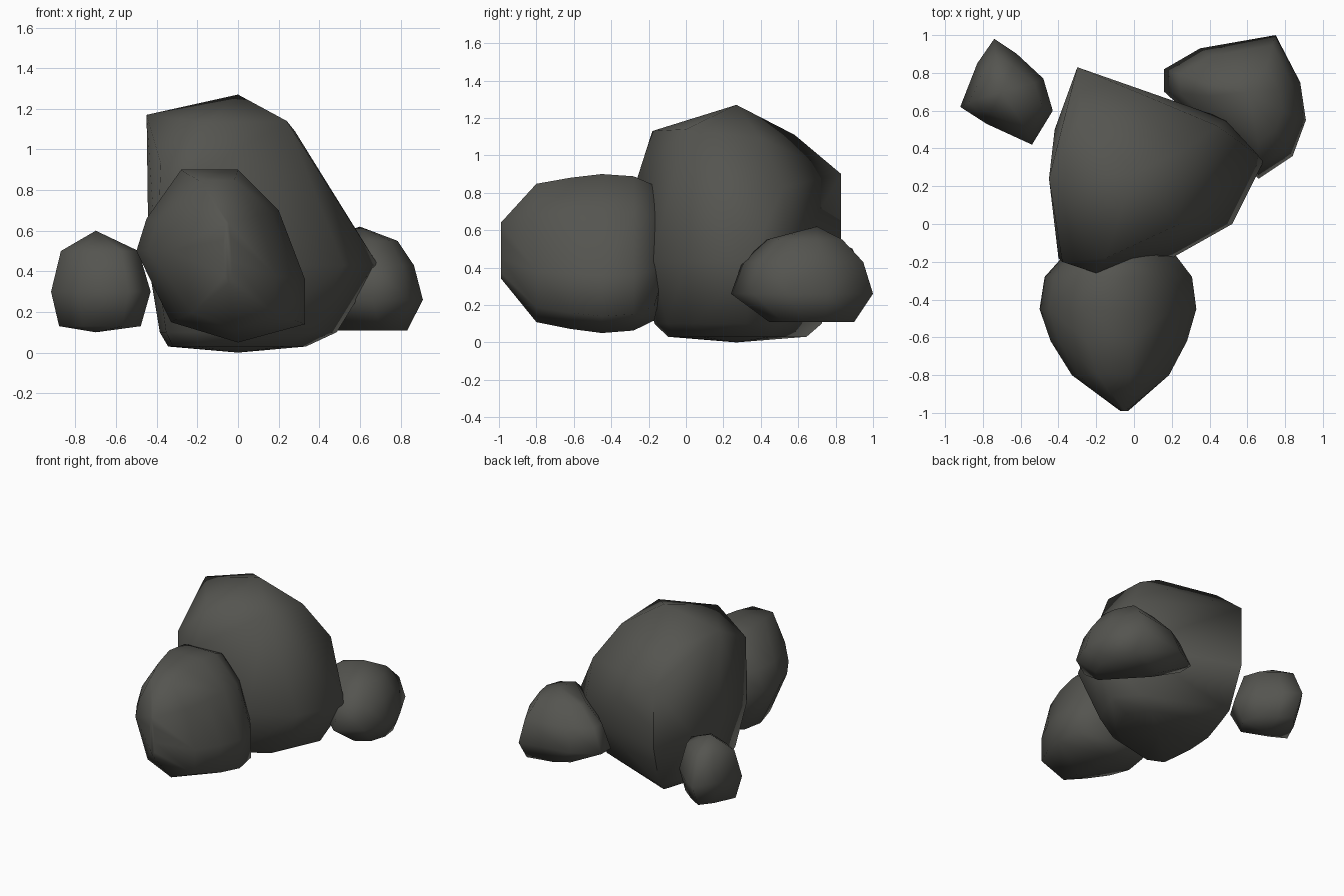
import bpy
import bmesh
import math
from mathutils import Vector

default_cube = bpy.data.objects.get("Cube")
if default_cube is not None:
    bpy.data.objects.remove(default_cube, do_unlink=True)

# One dark stone colour shared by every boulder
STONE_COLOUR = (.09, .09, .08, 1)
stone = bpy.data.materials.new("dark_grey_stone")
stone.use_nodes = True
stone.diffuse_color = STONE_COLOUR
shader = stone.node_tree.nodes["Principled BSDF"]
shader.inputs["Base Color"].default_value = STONE_COLOUR
shader.inputs["Roughness"].default_value = .9


def upright(across, along, level):
    """Place a plan outline at a height."""
    return Vector((across, along, level))


def facing(across, along, level):
    """Place a front outline at a depth."""
    return Vector((across, level, along))


def section(place, outline, level, pivot, widen, lengthen):
    """Scale an outline about a pivot and place it at its level."""
    corners = []
    for across, along in outline:
        scaled_across = pivot[0] + (across - pivot[0]) * widen
        scaled_along = pivot[1] + (along - pivot[1]) * lengthen
        corners.append(place(scaled_across, scaled_along, level))
    return corners


def make_boulder(name, place, outline, sections, tips):
    """Wrap a faceted convex skin around stacked sections and end tips."""
    boulder = bmesh.new()
    for level, pivot, widen, lengthen in sections:
        for corner in section(place, outline, level, pivot, widen, lengthen):
            boulder.verts.new(corner)
    for tip in tips:
        boulder.verts.new(tip)
    bmesh.ops.convex_hull(boulder, input=boulder.verts[:])

    # Drop any corner that ended up inside the skin
    buried = [vert for vert in boulder.verts if not vert.link_faces]
    bmesh.ops.delete(boulder, geom=buried, context="VERTS")
    bmesh.ops.recalc_face_normals(boulder, faces=boulder.faces[:])

    mesh = bpy.data.meshes.new(name)
    boulder.to_mesh(mesh)
    boulder.free()
    mesh.materials.append(stone)
    rock = bpy.data.objects.new(name, mesh)
    bpy.context.collection.objects.link(rock)

    # Soft facets, with only the sharpest corners kept crisp
    bpy.ops.object.select_all(action="DESELECT")
    rock.select_set(True)
    bpy.context.view_layer.objects.active = rock
    bpy.ops.object.shade_smooth_by_angle(angle=math.radians(80))


# Tall central boulder: waist and foot in sections, crown from its peaks
waist = (0, 0)
foot = (-.2, .25)
make_boulder(
    "main_boulder", upright,
    [(-.3, .83), (-.42, .5), (-.44, .2), (-.4, -.18), (-.2, -.26),
     (.2, -.18), (.52, 0), (.69, .34), (.5, .55)],
    [(.43, waist, 1, 1), (.1, foot, .77, .82), (.03, foot, .6, .68)],
    tips=[(0, .27, 1.27), (-.45, .24, 1.17), (-.28, .58, 1.11),
          (-.15, -.18, 1.13), (.24, 0, 1.14), (.28, .4, 1.09),
          (.44, .52, .83), (-.3, .83, .9), (-.38, -.2, .93),
          (-.2, -.26, .88), (0, .27, 0)])

# Rounded boulder leaning on the front, tapering forwards
heart = (-.05, .5)
make_boulder(
    "front_boulder", facing,
    [(-.28, .9), (0, .9), (.2, .7), (.33, .36), (.33, .14),
     (0, .05), (-.33, .15), (-.5, .5), (-.45, .66)],
    [(-.99, heart, .05, .35), (-.8, heart, .62, .87), (-.62, heart, .87, .95),
     (-.45, heart, 1, 1), (-.28, heart, .94, .97), (-.17, heart, .72, .85)],
    tips=[(-.05, -.08, .5)])

# Wedge-shaped boulder behind, on the model's left
crest = (.65, .65)
heel = (.75, .75)
make_boulder(
    "back_left_boulder", upright,
    [(.16, .7), (.16, .82), (.35, .93), (.75, 1),
     (.88, .75), (.91, .55), (.84, .36), (.66, .24)],
    [(.11, heel, .52, .6), (.26, crest, 1, 1),
     (.43, crest, .83, .85), (.55, crest, .52, .53)],
    tips=[(.6, .7, .62)])

# Small separate boulder behind, on the model's right
middle = (-.7, .7)
make_boulder(
    "small_back_right_boulder", upright,
    [(-.74, .98), (-.62, .9), (-.48, .77), (-.43, .6),
     (-.54, .42), (-.78, .53), (-.92, .62), (-.83, .85)],
    [(.13, middle, .82, .7), (.3, middle, 1, 1), (.5, middle, .78, .68)],
    tips=[(-.7, .7, .6), (-.7, .65, .1)])
